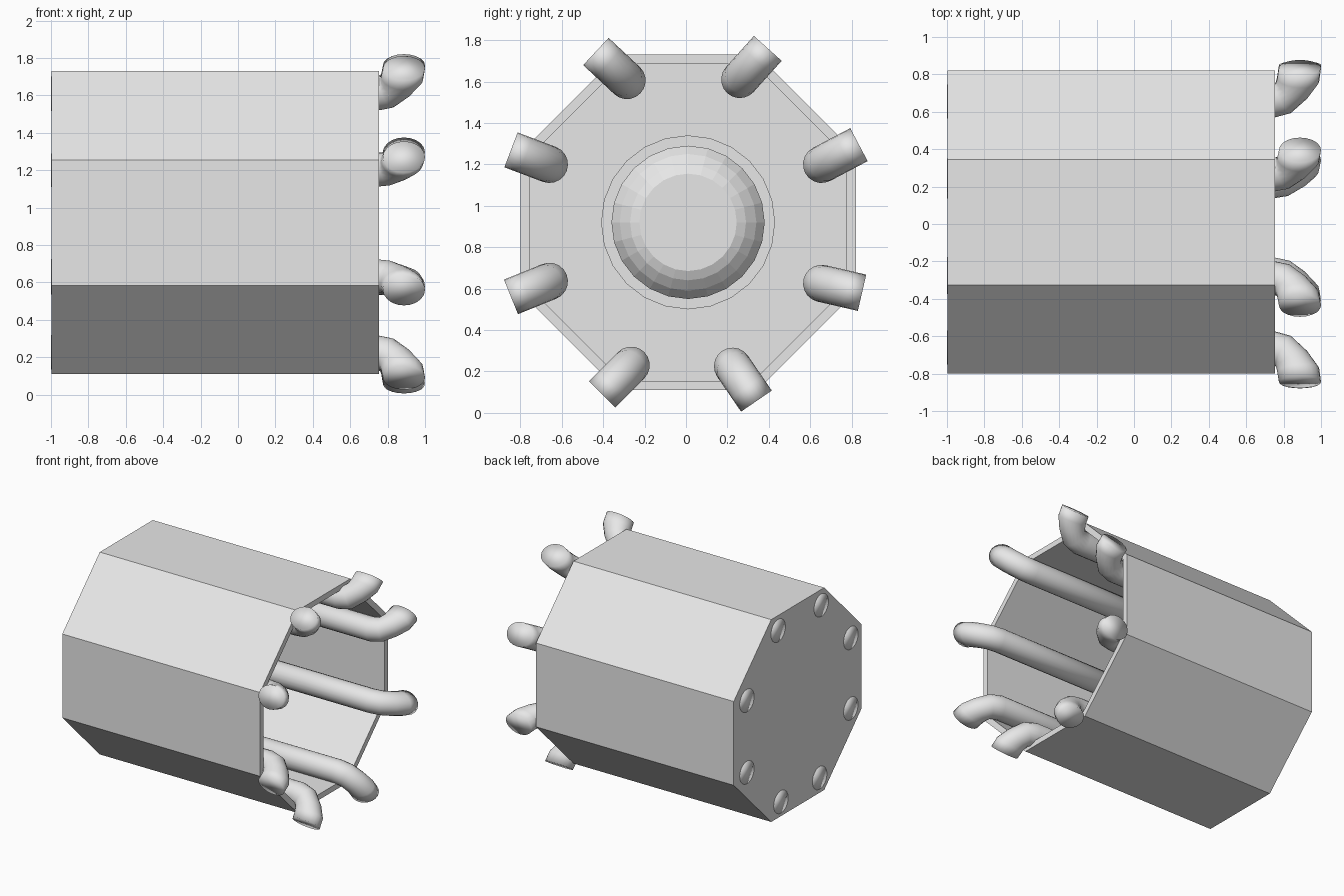
import bpy, bmesh, math
from mathutils import Vector

cube = bpy.data.objects.get("Cube")
if cube:
    bpy.data.objects.remove(cube)

metal = bpy.data.materials.new("light grey metal")
metal.use_nodes = True
metal.diffuse_color = (0.8, 0.8, 0.8, 1)
metal.node_tree.nodes["Principled BSDF"].inputs["Base Color"].default_value = (0.8, 0.8, 0.8, 1)

AXIS = Vector((0, 0.01, 0.92))      # centre line of the drum
BACK, FRONT, WALL = -0.997, 0.755, 0.045
PIPE_R = 0.09


def loft(name, rings, cap_start=True, cap_end=True, smooth=False):
    """Skin a list of equal-sized point rings into one object."""
    bm = bmesh.new()
    loops = [[bm.verts.new(p) for p in ring] for ring in rings]
    n = len(loops[0])
    for a, b in zip(loops, loops[1:]):
        for i in range(n):
            j = (i + 1) % n
            bm.faces.new((a[i], a[j], b[j], b[i]))
    if cap_start:
        bm.faces.new(loops[0][::-1])
    if cap_end:
        bm.faces.new(loops[-1])
    bmesh.ops.recalc_face_normals(bm, faces=bm.faces)
    for f in bm.faces:
        f.smooth = smooth
    mesh = bpy.data.meshes.new(name)
    bm.to_mesh(mesh)
    bm.free()
    mesh.materials.append(metal)
    obj = bpy.data.objects.new(name, mesh)
    bpy.context.collection.objects.link(obj)
    return obj


def disc_ring(x, radius, sides, turn=0.0):
    """Ring around the drum axis at position x."""
    return [AXIS + Vector((x, radius * math.cos(a), radius * math.sin(a)))
            for a in (2 * math.pi * i / sides + turn for i in range(sides))]


# Octagonal drum, open at +x, with a closed back plate
def octagon(x, apothem):
    return disc_ring(x, apothem / math.cos(math.pi / 8), 8, math.pi / 8)


loft("drum_casing", [octagon(BACK, 0.81), octagon(FRONT, 0.81),
                     octagon(FRONT, 0.81 - WALL), octagon(BACK + WALL, 0.81 - WALL)])

# Stepped hub on the inside of the back plate
floor = BACK + WALL
hub_profile = [(0.0, 0.42), (0.06, 0.42), (0.06, 0.37), (0.24, 0.37),
               (0.29, 0.33), (0.33, 0.28), (0.35, 0.235)]
loft("inner_hub", [disc_ring(floor + h, r, 24) for h, r in hub_profile],
     cap_start=False)


# Pipes along the drum, each turning outward past the open end
def pipe(name, centre, tip):
    base = Vector((0, *centre))
    out = Vector((0, *tip)) - base
    reach = out.length
    out.normalize()
    side = Vector((1, 0, 0)).cross(out)

    def ring(inner, outer):
        # inner and outer are (x, offset) points on the two bend sides
        mid = [(p + q) / 2 for p, q in zip(inner, outer)]
        half = [(q - p) / 2 for p, q in zip(inner, outer)]
        points = []
        for i in range(20):
            a = 2 * math.pi * i / 20
            x = mid[0] + half[0] * math.cos(a)
            d = mid[1] + half[1] * math.cos(a)
            points.append(base + Vector((x, 0, 0)) + out * d
                          + side * (PIPE_R * math.sin(a)))
        return points

    loft(name, [ring((-1, -PIPE_R), (-1, PIPE_R)),
                ring((0.74, -PIPE_R), (0.70, PIPE_R)),
                ring((0.84, -0.06), (0.755, 0.10)),
                ring((0.93, 0.03), (0.762, 0.12)),
                ring((0.99, 0.12), (0.766, 0.14)),
                ring((1.0, reach), (0.775, reach))], smooth=True)


pipes = {
    "upper_left": ((0.26, 1.61), (0.395, 1.76)),
    "upper_right": ((-0.285, 1.605), (-0.435, 1.745)),
    "right_high": ((-0.66, 1.20), (-0.845, 1.27)),
    "right_low": ((-0.66, 0.635), (-0.845, 0.56)),
    "lower_right": ((-0.265, 0.23), (-0.405, 0.09)),
    "lower_left": ((0.225, 0.225), (0.34, 0.057)),
    "left_low": ((0.655, 0.625), (0.85, 0.58)),
    "left_high": ((0.655, 1.20), (0.835, 1.295)),
}
for place, (centre, tip) in pipes.items():
    pipe("pipe_" + place, centre, tip)
